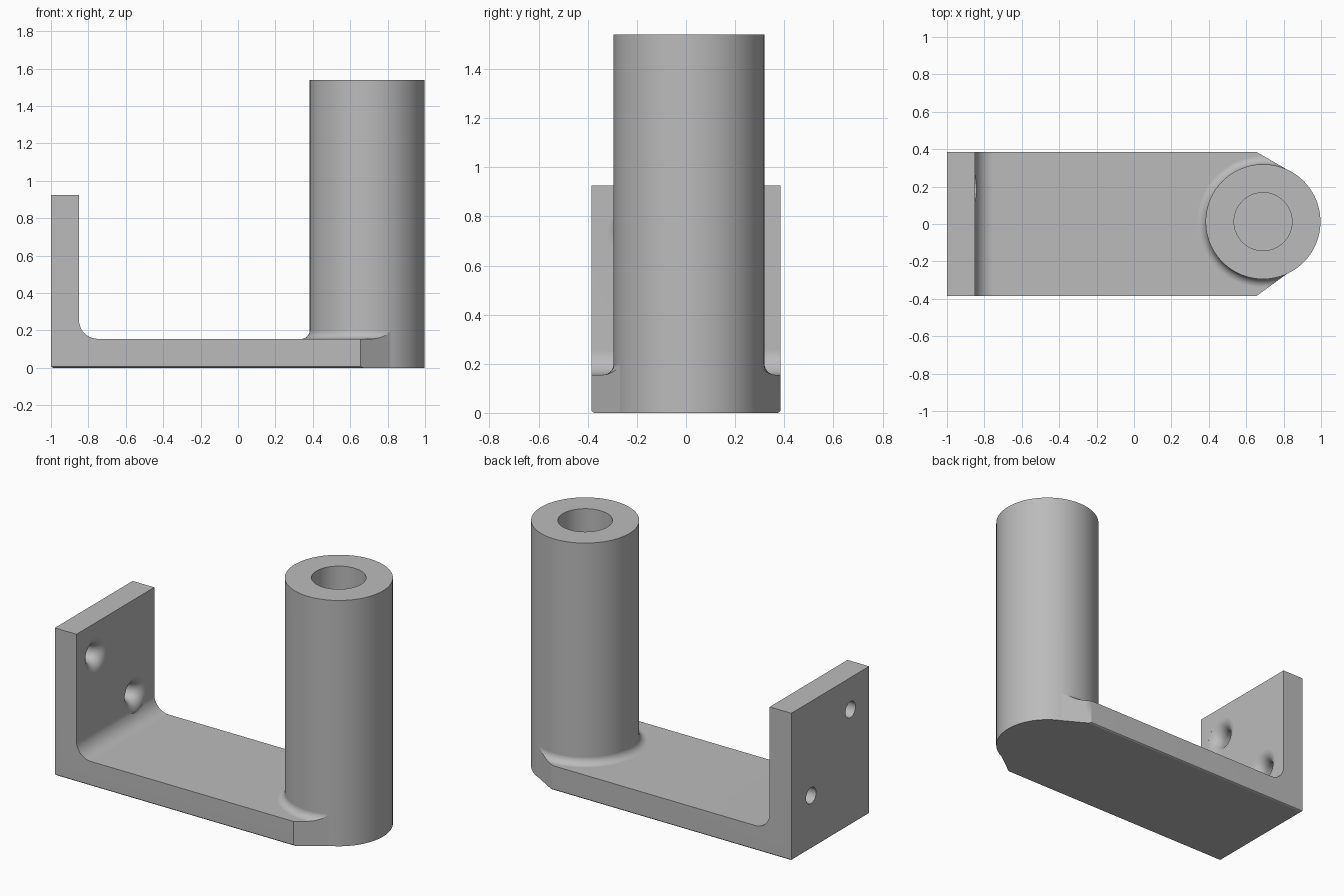
import bpy, bmesh
from math import pi, sin, cos, radians
from mathutils import Matrix, Vector

cube = bpy.data.objects.get("Cube")
if cube:
    bpy.data.objects.remove(cube, do_unlink=True)

grey = bpy.data.materials.new("plain grey")
grey.use_nodes = True
grey.diffuse_color = (0.5, 0.5, 0.5, 1)
grey.node_tree.nodes["Principled BSDF"].inputs["Base Color"].default_value = (0.5, 0.5, 0.5, 1)

HALF, FLOOR, WALL = 0.385, 0.155, -0.85       # half width, plate top, wall inner face
POST = Vector((0.69, 0.0125, 0))              # post axis
POST_R, END, SHOULDER = 0.307, 0.815, 0.655
ENDS = {1: 0.293, -1: -0.268}                 # y where each chamfer meets the post


def make_object(name, bm):
    bmesh.ops.recalc_face_normals(bm, faces=bm.faces)
    mesh = bpy.data.meshes.new(name)
    bm.to_mesh(mesh)
    bm.free()
    mesh.materials.append(grey)
    obj = bpy.data.objects.new(name, mesh)
    bpy.context.collection.objects.link(obj)
    return obj


def arc(cx, cy, r, start, end, steps=10):
    angles = [radians(start + (end - start) * i / steps) for i in range(steps + 1)]
    return [(cx + r * cos(a), cy + r * sin(a)) for a in angles]


def lathe(points, steps=96):
    """Revolve a closed (radius, height) profile about z."""
    bm = bmesh.new()
    verts = [bm.verts.new((r, 0, h)) for r, h in points]
    edges = [bm.edges.new(pair) for pair in zip(verts, verts[1:])]
    bmesh.ops.spin(bm, geom=verts + edges, cent=(0, 0, 0), axis=(0, 0, 1),
                   angle=2 * pi, steps=steps)
    bmesh.ops.remove_doubles(bm, verts=bm.verts, dist=1e-5)
    return bm


def slice_off(bm, point, normal):
    """Cut away everything on the normal side and close the cut."""
    cut = bmesh.ops.bisect_plane(bm, geom=bm.verts[:] + bm.edges[:] + bm.faces[:],
                                 plane_co=point, plane_no=normal, clear_outer=True)
    edges = [g for g in cut["geom_cut"] if isinstance(g, bmesh.types.BMEdge)]
    if edges:
        bmesh.ops.holes_fill(bm, edges=edges, sides=0)


def chamfer_corners(bm):
    for side, y in ENDS.items():
        corner = Vector((SHOULDER, side * HALF, 0))
        d = Vector((END, y, 0)) - corner
        slice_off(bm, corner, Vector((-d.y, d.x, 0)) * side)


def combine(target, tool, operation):
    mod = target.modifiers.new(operation, 'BOOLEAN')
    mod.operation, mod.solver, mod.object = operation, 'EXACT', tool
    bpy.context.view_layer.objects.active = target
    bpy.ops.object.modifier_apply(modifier=mod.name)
    bpy.data.objects.remove(tool, do_unlink=True)


# L-shaped plate and wall with a filleted inner corner
profile = [(-1, 0), (END, 0), (END, FLOOR)]
profile += arc(WALL + 0.1, FLOOR + 0.1, 0.1, 270, 180)
profile += [(WALL, 0.925), (-1, 0.925)]
bm = bmesh.new()
face = bm.faces.new([bm.verts.new((x, -HALF, z)) for x, z in profile])
sweep = bmesh.ops.extrude_face_region(bm, geom=[face])
bmesh.ops.translate(bm, verts=[g for g in sweep["geom"] if isinstance(g, bmesh.types.BMVert)],
                    vec=(0, 2 * HALF, 0))
chamfer_corners(bm)
# softened lower long edges
lower = [e for e in bm.edges if all(v.co.z < 0.001 and abs(abs(v.co.y) - HALF) < 0.001
                                    for v in e.verts)]
bmesh.ops.bevel(bm, geom=lower, offset=0.013, segments=3, profile=0.5, affect='EDGES')
bracket = make_object("bracket_with_post", bm)

# flared collar at the foot of the post, trimmed to the plate outline
R = 0.045
collar = [(0, 0.1), (POST_R + R, 0.1)]
collar += arc(POST_R + R, FLOOR + R, R, 270, 180) + [(0, FLOOR + R)]
bm = lathe(collar)
bmesh.ops.translate(bm, verts=bm.verts, vec=POST)
chamfer_corners(bm)
slice_off(bm, Vector((END, 0, 0)), Vector((1, 0, 0)))
combine(bracket, make_object("collar", bm), 'UNION')

# upright post and its blind bore
for name, radius, low, high, operation in (("post", POST_R, 0, 1.54, 'UNION'),
                                           ("bore", 0.155, FLOOR, 1.7, 'DIFFERENCE')):
    bm = lathe([(0, low), (radius, low), (radius, high), (0, high)])
    bmesh.ops.translate(bm, verts=bm.verts, vec=POST)
    combine(bracket, make_object(name, bm), operation)

# two screw holes through the wall with flared mouths
F = 0.07
for y, z in ((-0.2, 0.725), (0.19, 0.335)):
    mouth = [(0, -0.3), (0.05, -0.3)] + arc(0.05 + F, -F, F, 180, 92)
    mouth += [(mouth[-1][0], 0.1), (0, 0.1)]
    bm = lathe(mouth, 40)
    bmesh.ops.transform(bm, verts=bm.verts,
                        matrix=Matrix.Translation((WALL, y, z)) @ Matrix.Rotation(pi / 2, 4, 'Y'))
    combine(bracket, make_object("screw_hole", bm), 'DIFFERENCE')

# smooth curved faces, crisp edges
bpy.ops.object.select_all(action='DESELECT')
bracket.select_set(True)
bpy.context.view_layer.objects.active = bracket
bpy.ops.object.shade_smooth_by_angle(angle=radians(30))
weighted = bracket.modifiers.new("even_shading", 'WEIGHTED_NORMAL')
weighted.keep_sharp = True
